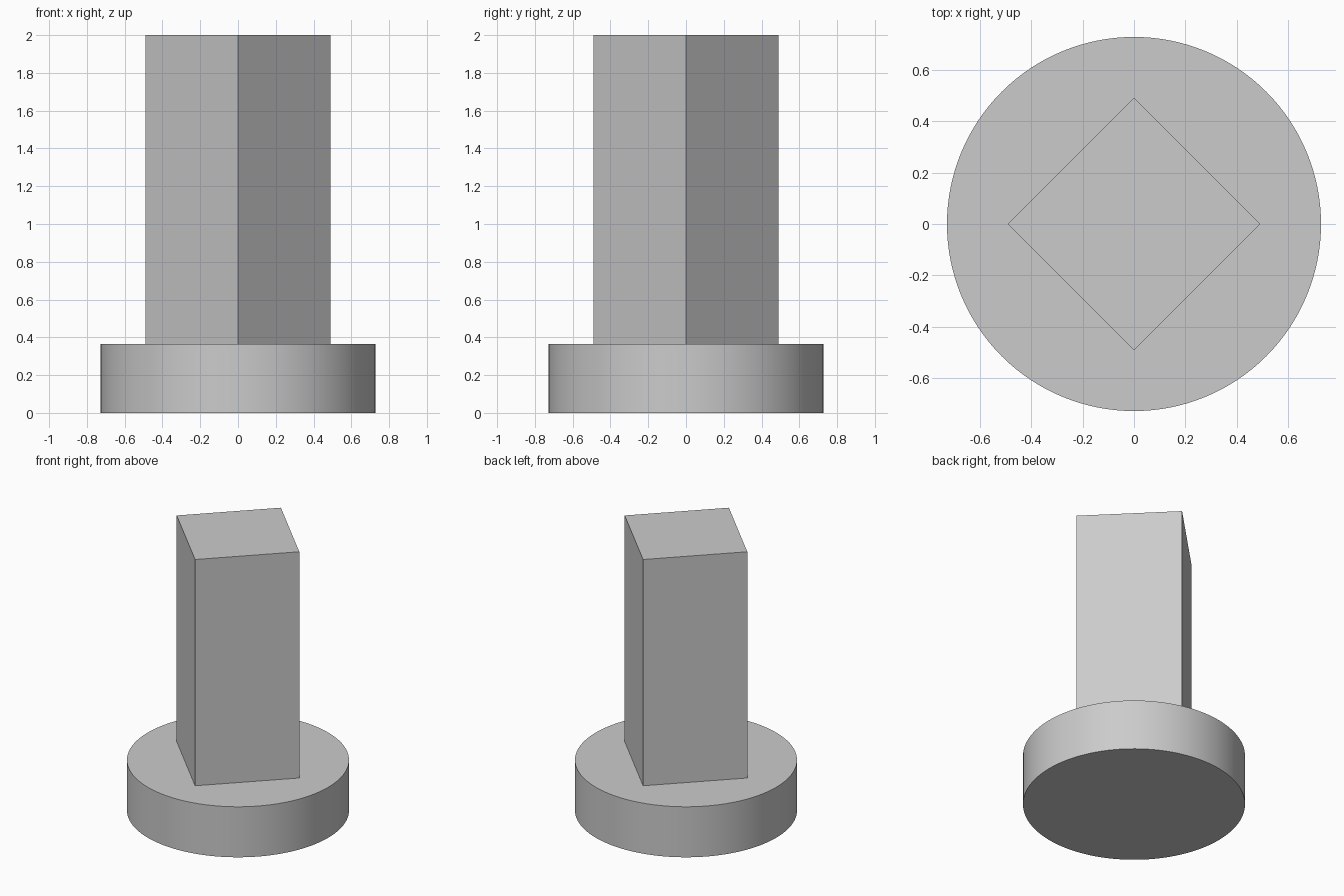
import bpy
import math

if "Cube" in bpy.data.objects:
    bpy.data.objects.remove(bpy.data.objects["Cube"])

BASE_RADIUS, BASE_HEIGHT = 0.727, 0.365
POST_RADIUS, TOTAL_HEIGHT = 0.49, 2.0

grey = bpy.data.materials.new("plain grey")
grey.diffuse_color = (0.6, 0.6, 0.6, 1.0)
grey.use_nodes = True
grey.node_tree.nodes["Principled BSDF"].inputs["Base Color"].default_value = grey.diffuse_color


def prism(name, sides, radius, bottom, top, turn=0.0):
    """Upright prism between two heights."""
    bpy.ops.mesh.primitive_cylinder_add(
        vertices=sides, radius=radius, depth=top - bottom,
        location=(0, 0, (bottom + top) / 2), rotation=(0, 0, turn))
    obj = bpy.context.object
    obj.name = name
    obj.data.materials.append(grey)
    return obj


# Round base disc, smooth around its rim
prism("base", 128, BASE_RADIUS, 0.0, BASE_HEIGHT)
bpy.ops.object.shade_smooth_by_angle(angle=math.radians(30))

# Square post with its corners on the x and y axes
prism("post", 4, POST_RADIUS, BASE_HEIGHT, TOTAL_HEIGHT)
